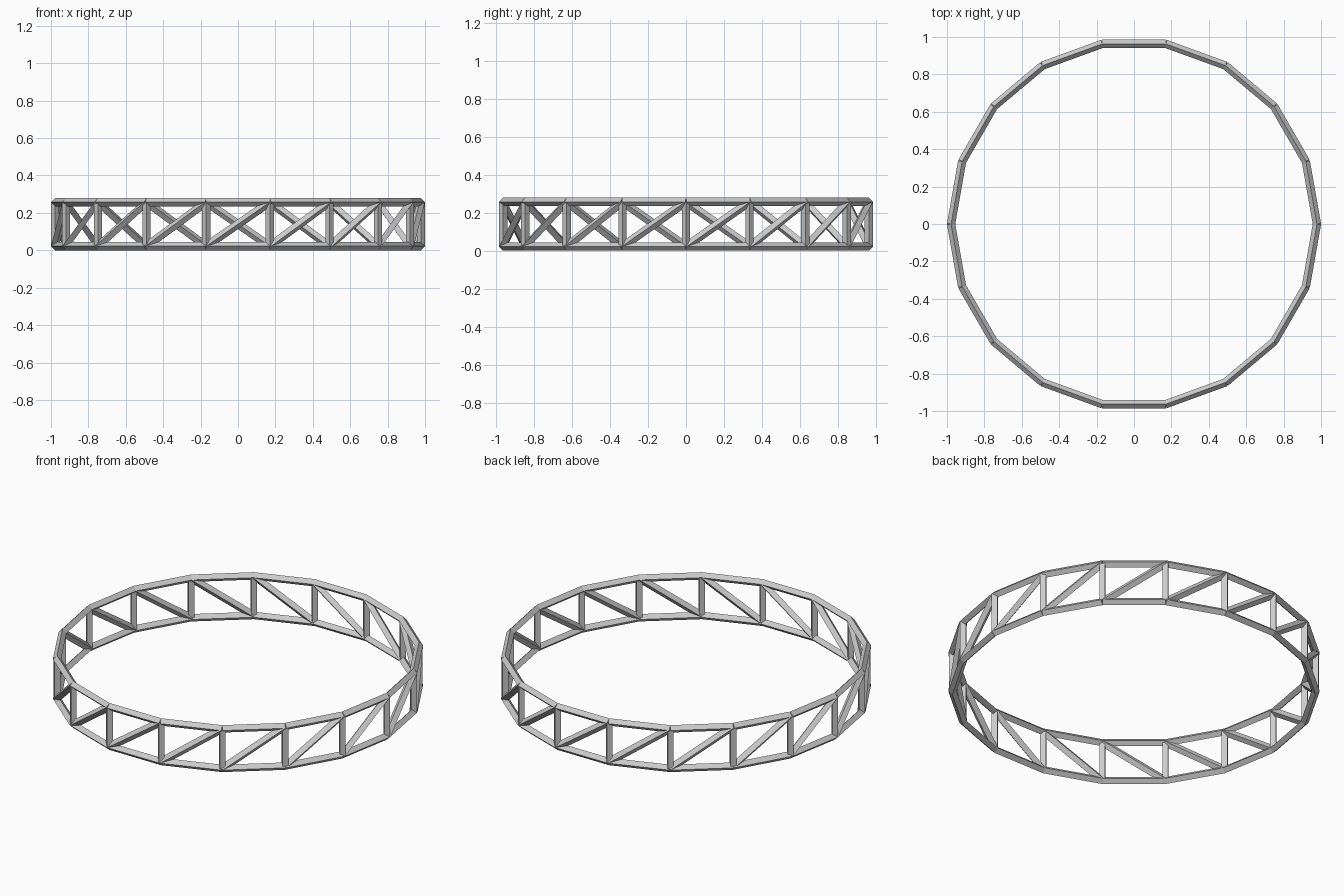
import bpy, bmesh, math
from mathutils import Vector, Matrix

if "Cube" in bpy.data.objects:
    bpy.data.objects.remove(bpy.data.objects["Cube"])

N = 18          # sides of the ring
R = 0.978       # radius to the bar centre lines
r = 0.022       # bar half-diagonal (square bars standing on edge)
Z0, Z1 = r, 0.257


def node(i, z):
    a = math.tau * i / N
    return Vector((R * math.cos(a), R * math.sin(a), z))


def add_bar(bm, p, q):
    d = q - p
    rot = d.to_track_quat('Z', 'Y').to_matrix().to_4x4()
    if abs(d.x) + abs(d.y) < 1e-5:
        rot = Matrix.Identity(4)
    # four-sided bar with corners on the local axes
    ring = [Vector((r, 0, 0)), Vector((0, r, 0)), Vector((-r, 0, 0)), Vector((0, -r, 0))]
    m = Matrix.Translation(p) @ rot
    low = [bm.verts.new(m @ c) for c in ring]
    high = [bm.verts.new(m @ (c + Vector((0, 0, d.length)))) for c in ring]
    for k in range(4):
        j = (k + 1) % 4
        bm.faces.new((low[k], low[j], high[j], high[k]))
    bm.faces.new(low[::-1])
    bm.faces.new(high)


def make(name, ends):
    bm = bmesh.new()
    for i in range(N):
        p, q = ends(i)
        add_bar(bm, p, q)
    me = bpy.data.meshes.new(name)
    bm.to_mesh(me)
    bm.free()
    bpy.context.collection.objects.link(bpy.data.objects.new(name, me))


# Horizontal rings
make("bottom_ring", lambda i: (node(i, Z0), node(i + 1, Z0)))
make("top_ring", lambda i: (node(i, Z1), node(i + 1, Z1)))
# Uprights at each corner
make("vertical_posts", lambda i: (node(i, Z0), node(i, Z1)))
# Diagonals rising counter-clockwise
make("diagonal_braces", lambda i: (node(i, Z0), node(i + 1, Z1)))
